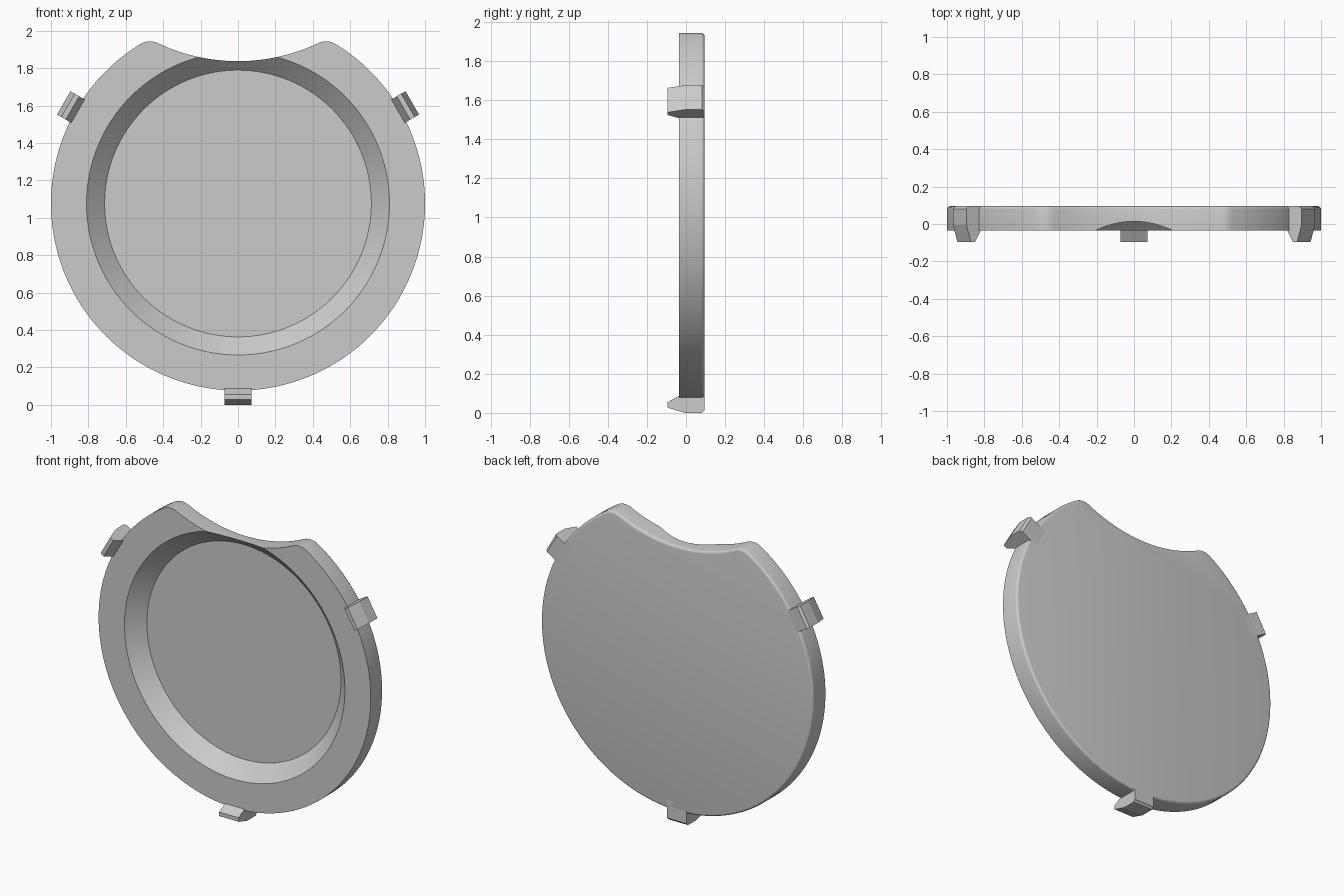
import bpy, bmesh, math
from mathutils import Matrix, Vector

cube = bpy.data.objects.get("Cube")
if cube:
    bpy.data.objects.remove(cube, do_unlink=True)

CENTER_Z = 1.076
FRONT, BACK = -0.035, 0.095
RIM, NOTCH, FILLET = 1.0, 1.0, 0.1
NOTCH_Z = 0.761 + NOTCH          # notch centre above the disc centre
ROUND = 0.016

grey = bpy.data.materials.new("plain grey")
grey.use_nodes = True
grey.diffuse_color = (0.6, 0.6, 0.6, 1)
grey.node_tree.nodes["Principled BSDF"].inputs["Base Color"].default_value = (0.6, 0.6, 0.6, 1)


def make_object(name, bm):
    bmesh.ops.recalc_face_normals(bm, faces=bm.faces)
    mesh = bpy.data.meshes.new(name)
    bm.to_mesh(mesh)
    bm.free()
    mesh.materials.append(grey)
    obj = bpy.data.objects.new(name, mesh)
    bpy.context.collection.objects.link(obj)
    return obj


def activate(obj):
    bpy.ops.object.select_all(action='DESELECT')
    obj.select_set(True)
    bpy.context.view_layer.objects.active = obj


def arc(cx, cz, radius, start, end, steps):
    return [(cx + radius * math.cos(start + (end - start) * i / steps),
             cz + radius * math.sin(start + (end - start) * i / steps)) for i in range(steps)]


def extrude_profile(points, to_vector, offset):
    bm = bmesh.new()
    face = bm.faces.new([bm.verts.new(to_vector(p)) for p in points])
    new = bmesh.ops.extrude_face_region(bm, geom=[face])["geom"]
    bmesh.ops.translate(bm, vec=offset, verts=[v for v in new if isinstance(v, bmesh.types.BMVert)])
    bmesh.ops.recalc_face_normals(bm, faces=bm.faces)
    return bm


# Disc outline: rim, two rounded horns and the scooped top
fz = (NOTCH_Z ** 2 + (RIM - FILLET) ** 2 - (NOTCH + FILLET) ** 2) / (2 * NOTCH_Z)
fx = math.sqrt((RIM - FILLET) ** 2 - fz ** 2)
a0 = math.atan2(fz, fx)
a1 = math.atan2(NOTCH_Z - fz, -fx)
outline = (arc(0, 0, RIM, math.pi - a0, 2 * math.pi + a0, 140)
           + arc(fx, fz, FILLET, a0, a1, 12)
           + arc(0, NOTCH_Z, NOTCH, a1 - math.pi, -a1, 32)
           + arc(-fx, fz, FILLET, math.pi - a1, math.pi - a0, 12))
bm = extrude_profile(outline, lambda p: Vector((p[0], FRONT, p[1] + CENTER_Z)),
                     Vector((0, BACK - FRONT, 0)))
back_edges = [e for e in bm.edges if all(v.co.y > BACK - 0.001 for v in e.verts)]
bmesh.ops.bevel(bm, geom=back_edges, offset=ROUND, segments=4, profile=0.5, affect='EDGES')
disc = make_object("disc_body", bm)

# Conical recess cut into the front
bm = bmesh.new()
depth = 0.147
bmesh.ops.create_cone(bm, cap_ends=True, segments=128, radius1=0.86, radius2=0.86 - depth, depth=depth,
                      matrix=Matrix.Translation((0, FRONT - 0.05 + depth / 2, CENTER_Z))
                      @ Matrix.Rotation(-math.pi / 2, 4, 'X'))
cutter = make_object("recess_cutter", bm)
cutter.hide_render = True
cut = disc.modifiers.new("recess", 'BOOLEAN')
cut.operation, cut.solver, cut.object = 'DIFFERENCE', 'EXACT', cutter
activate(disc)
bpy.ops.object.modifier_apply(modifier="recess")
bpy.data.objects.remove(cutter, do_unlink=True)
bpy.ops.object.shade_smooth_by_angle(angle=math.radians(30))

# Three hooked clips around the rim, drawn as (radius, y)
clip = [(0.94, BACK), (1.062, BACK), (1.076, BACK - 0.014), (1.076, -0.005),
        (1.049, -0.095), (1.022, -0.095), (0.988, FRONT), (0.94, FRONT + 0.01)]
WIDTH = 0.144
for name, angle in (("bottom_clip", -90), ("left_clip", 30), ("right_clip", 150)):
    bm = extrude_profile(clip, lambda p: Vector((p[0], p[1], -WIDTH / 2)), Vector((0, 0, WIDTH)))
    bm.transform(Matrix.Translation((0, 0, CENTER_Z)) @ Matrix.Rotation(math.radians(-angle), 4, 'Y'))
    make_object(name, bm)
